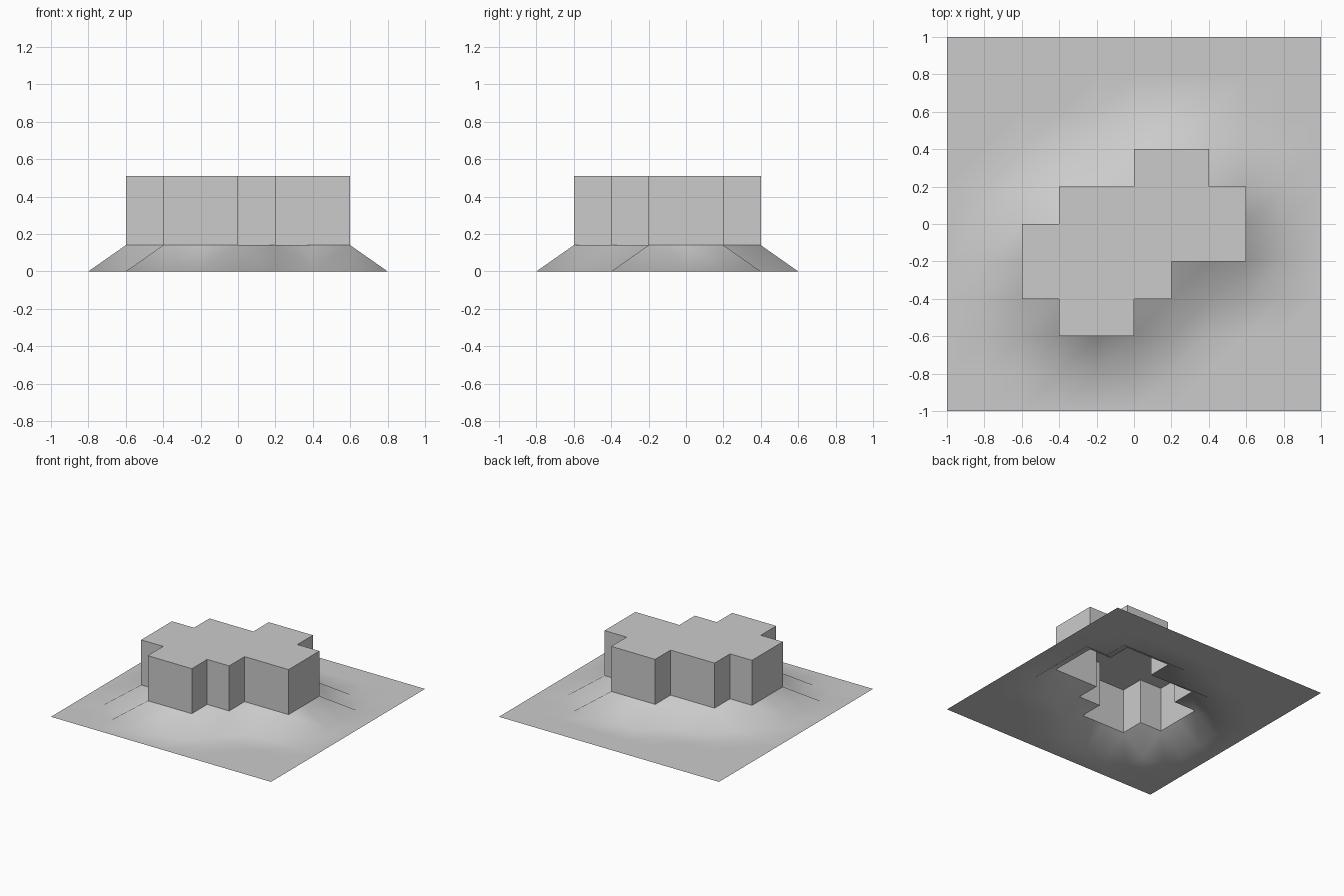
import bpy, bmesh

if "Cube" in bpy.data.objects:
    bpy.data.objects.remove(bpy.data.objects["Cube"])

CELLS, CELL = 10, 0.2
LIFT, TOP = 0.14, 0.51
# Footprint of the raised block: lower y of each row -> x range
ROWS = {0.2: (0.0, 0.4), 0.0: (-0.4, 0.6), -0.2: (-0.6, 0.6),
        -0.4: (-0.6, 0.2), -0.6: (-0.4, 0.0)}


def in_block(face):
    c = face.calc_center_median()
    return any(y < c.y < y + CELL and x0 < c.x < x1
               for y, (x0, x1) in ROWS.items())


# Ground sheet, ten by ten quads
bm = bmesh.new()
grid = [[bm.verts.new((-1 + i * CELL, -1 + j * CELL, 0))
         for i in range(CELLS + 1)] for j in range(CELLS + 1)]
for j in range(CELLS):
    for i in range(CELLS):
        bm.faces.new((grid[j][i], grid[j][i + 1],
                      grid[j + 1][i + 1], grid[j + 1][i]))

# Lift the footprint so the neighbouring quads slope up to it
block = [f for f in bm.faces if in_block(f)]
for v in {v for f in block for v in f.verts}:
    v.co.z = LIFT

# Extrude the block with vertical walls, open underneath
out = bmesh.ops.extrude_face_region(bm, geom=block)["geom"]
for v in out:
    if isinstance(v, bmesh.types.BMVert):
        v.co.z = TOP
leftover = [f for f in block if f.is_valid
            and all(abs(v.co.z - LIFT) < 1e-4 for v in f.verts)]
if leftover:
    bmesh.ops.delete(bm, geom=leftover, context='FACES')
bmesh.ops.recalc_face_normals(bm, faces=bm.faces)
bm.normal_update()
if max(bm.faces, key=lambda f: f.calc_center_median().z).normal.z < 0:
    bmesh.ops.reverse_faces(bm, faces=bm.faces)

mesh = bpy.data.meshes.new("terrain_block")
bm.to_mesh(mesh)
bm.free()
terrain = bpy.data.objects.new("terrain_block", mesh)
bpy.context.collection.objects.link(terrain)

# Smooth slopes, crisp block edges
bpy.context.view_layer.objects.active = terrain
terrain.select_set(True)
bpy.ops.object.shade_smooth_by_angle(angle=0.8)
